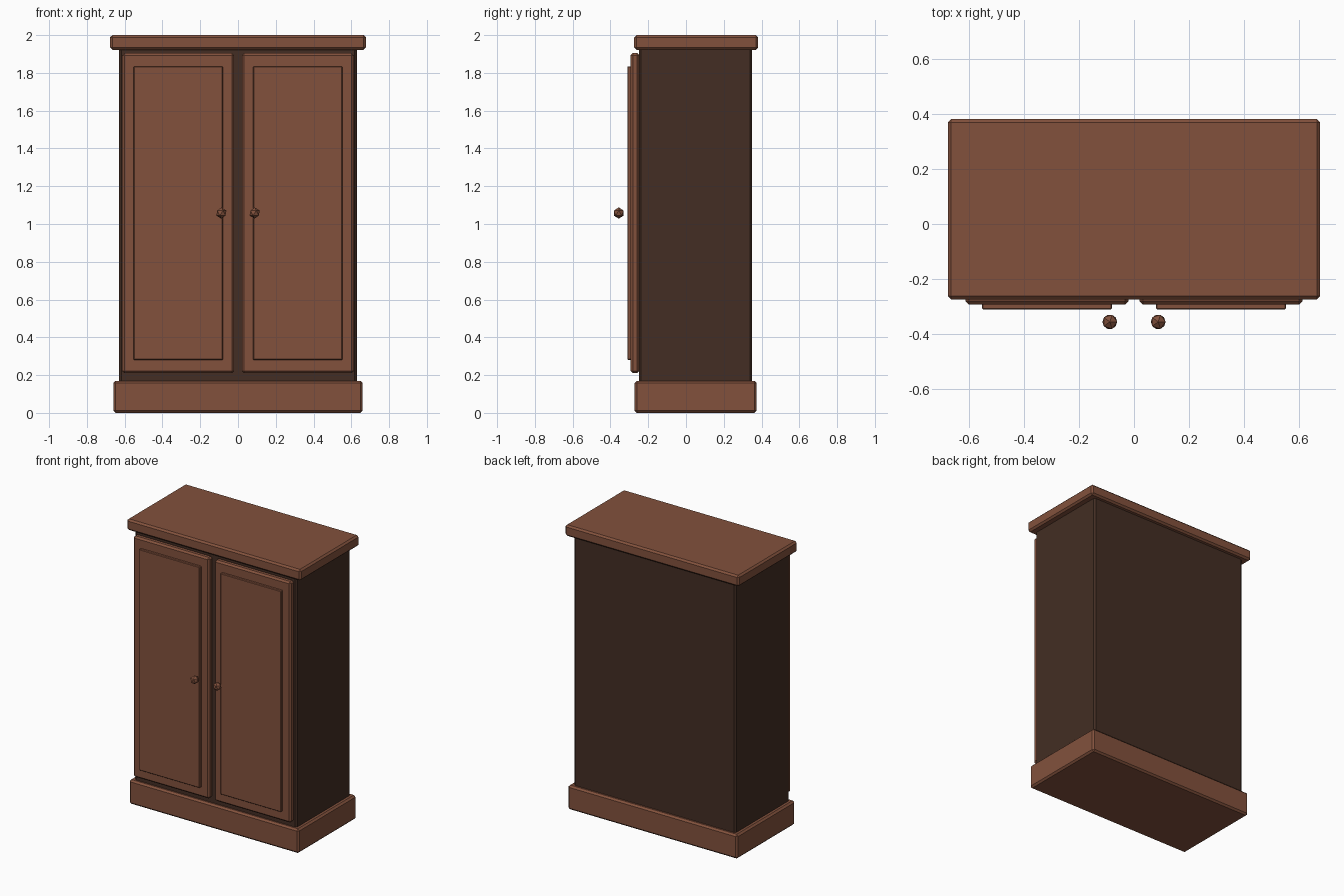
import bpy, bmesh

if "Cube" in bpy.data.objects:
    bpy.data.objects.remove(bpy.data.objects["Cube"])


def material(name, rgb):
    m = bpy.data.materials.new(name)
    m.diffuse_color = (*rgb, 1.0)
    m.use_nodes = True
    m.node_tree.nodes["Principled BSDF"].inputs["Base Color"].default_value = m.diffuse_color
    return m


WOOD = material("red_brown_wood", (0.225, 0.083, 0.046))
DARK = material("dark_wood", (0.056, 0.027, 0.017))


def finish(bm, name, mat):
    mesh = bpy.data.meshes.new(name)
    bm.to_mesh(mesh)
    bm.free()
    mesh.materials.append(mat)
    ob = bpy.data.objects.new(name, mesh)
    bpy.context.collection.objects.link(ob)
    return ob


def box(name, xs, ys, zs, mat, bevel):
    """Box between the given limits, with a one-step chamfer on every edge."""
    bm = bmesh.new()
    bmesh.ops.create_cube(bm, size=1.0)
    for v in bm.verts:
        for i, (lo, hi) in enumerate((xs, ys, zs)):
            v.co[i] = hi if v.co[i] > 0 else lo
    ob = finish(bm, name, mat)
    mod = ob.modifiers.new("chamfer", 'BEVEL')
    mod.width = bevel
    mod.segments = 1
    return ob


# carcass, plinth and overhanging top
box("cabinet_body", (-0.63, 0.63), (-0.25, 0.35), (0.01, 1.935), DARK, 0.012)
box("plinth", (-0.66, 0.66), (-0.272, 0.374), (0.0, 0.17), WOOD, 0.012)
box("top_board", (-0.677, 0.677), (-0.274, 0.382), (1.922, 2.0), WOOD, 0.012)

# pair of doors, each with a raised panel and a faceted knob
for side, s in (("left", -1), ("right", 1)):
    def span(a, b):
        return sorted((s * a, s * b))

    box(side + "_door", span(0.02, 0.613), (-0.293, -0.247), (0.21, 1.905), WOOD, 0.012)
    box(side + "_door_panel", span(0.08, 0.553), (-0.311, -0.28), (0.28, 1.835), WOOD, 0.004)

    bm = bmesh.new()
    bmesh.ops.create_icosphere(bm, subdivisions=1, radius=0.03)
    knob = finish(bm, side + "_knob", WOOD)
    knob.location = (s * 0.088, -0.356, 1.058)
